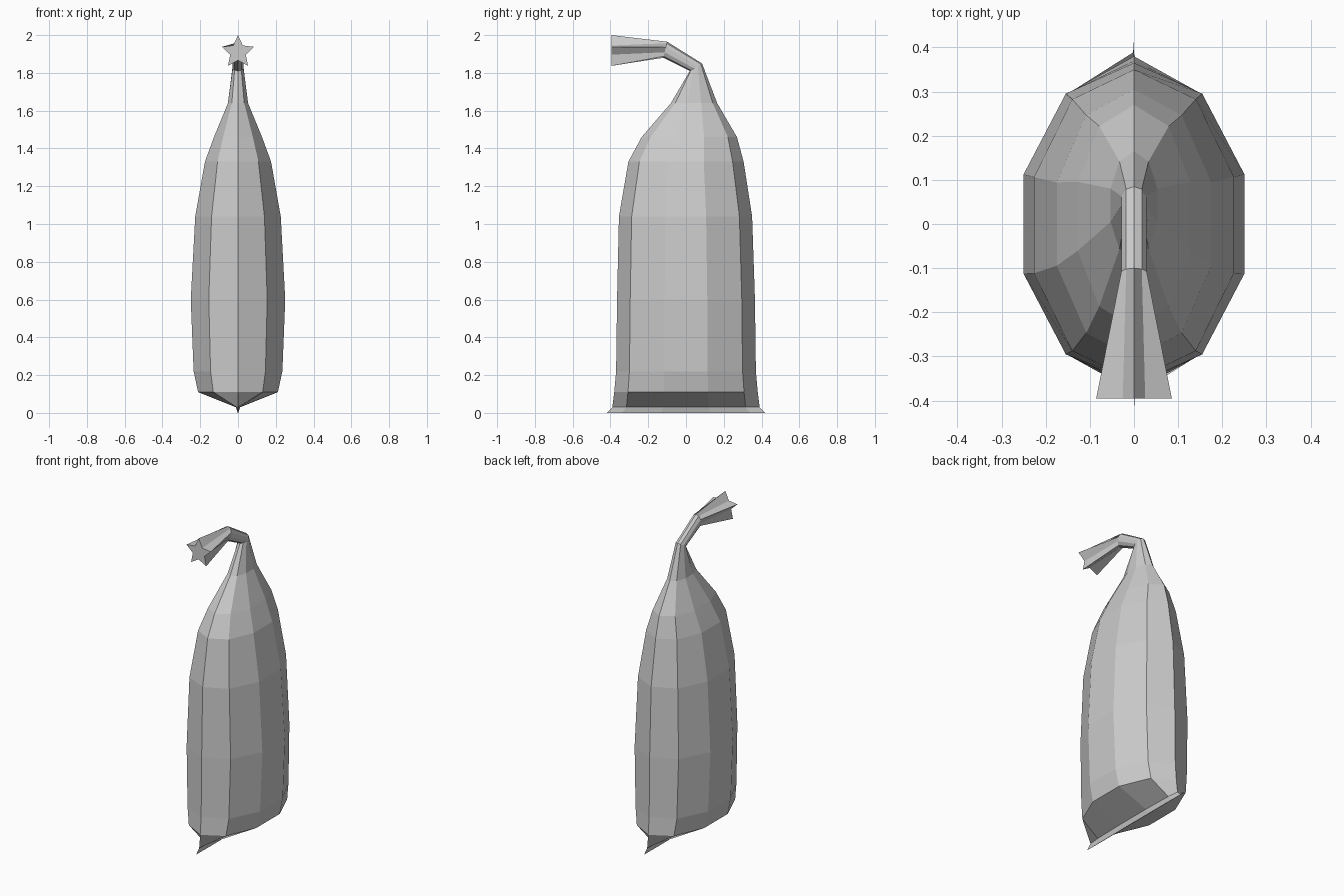
import bpy
import bmesh
from math import sin, cos, pi
from mathutils import Vector

cube = bpy.data.objects.get("Cube")
if cube:
    bpy.data.objects.remove(cube, do_unlink=True)

SIDES = 10

cloth = bpy.data.materials.new("light_grey_cloth")
cloth.use_nodes = True
grey = (0.6, 0.6, 0.6, 1)
cloth.diffuse_color = grey
cloth.node_tree.nodes["Principled BSDF"].inputs["Base Color"].default_value = grey


def ring_points(front_y, front_z, back_y, back_z, half_width, pleat=1):
    """Ten-sided ring through a front and a back point; pleat pulls in every other corner."""
    front, back = Vector((0, front_y, front_z)), Vector((0, back_y, back_z))
    centre, reach = (front + back) / 2, (back - front) / 2
    points = []
    for k in range(SIDES):
        angle = 2 * pi * k / SIDES
        scale = pleat if k % 2 else 1
        side = Vector((half_width * sin(angle), 0, 0))
        points.append(centre + scale * (side + reach * cos(angle)))
    return points


def loft(name, rings, cap_start=False, cap_end=False):
    """Skin a list of rings, running from bottom to top, into one flat-shaded part."""
    bm = bmesh.new()
    loops = [[bm.verts.new(p) for p in ring_points(*r)] for r in rings]
    for low, high in zip(loops, loops[1:]):
        for k in range(SIDES):
            n = (k + 1) % SIDES
            bm.faces.new((low[n], low[k], high[k], high[n]))
    if cap_start:
        bm.faces.new(loops[0])
    if cap_end:
        bm.faces.new(loops[-1][::-1])
    mesh = bpy.data.meshes.new(name)
    bm.to_mesh(mesh)
    bm.free()
    mesh.materials.append(cloth)
    part = bpy.data.objects.new(name, mesh)
    bpy.context.collection.objects.link(part)
    return part


def level(z, front_y, back_y, half_width):
    return (front_y, z, back_y, z, half_width)


# Rings shared by neighbouring parts
pinch = level(0.03, -0.39, 0.39, 0.012)
collar = (0.02, 1.81, 0.085, 1.85, 0.03)

# Thin flattened seam under the bag
loft("bottom_seam", [level(0, -0.42, 0.42, 0.002), pinch], cap_start=True)

# Full body, narrowing to the gathered collar
loft("bag_body", [
    pinch,
    level(0.11, -0.38, 0.38, 0.222),
    level(0.22, -0.37, 0.37, 0.247),
    level(0.6, -0.365, 0.365, 0.263),
    level(1.04, -0.355, 0.35, 0.238),
    level(1.33, -0.305, 0.305, 0.184),
    level(1.46, -0.235, 0.27, 0.134),
    level(1.64, -0.08, 0.165, 0.056),
    collar,
])

# Neck bending forward and flaring into a pleated star-shaped end
loft("gathered_neck", [
    collar,
    (-0.12, 1.88, -0.1, 1.965, 0.03),
    (-0.395, 1.82, -0.395, 2.0, 0.09, 0.48),
], cap_end=True)
